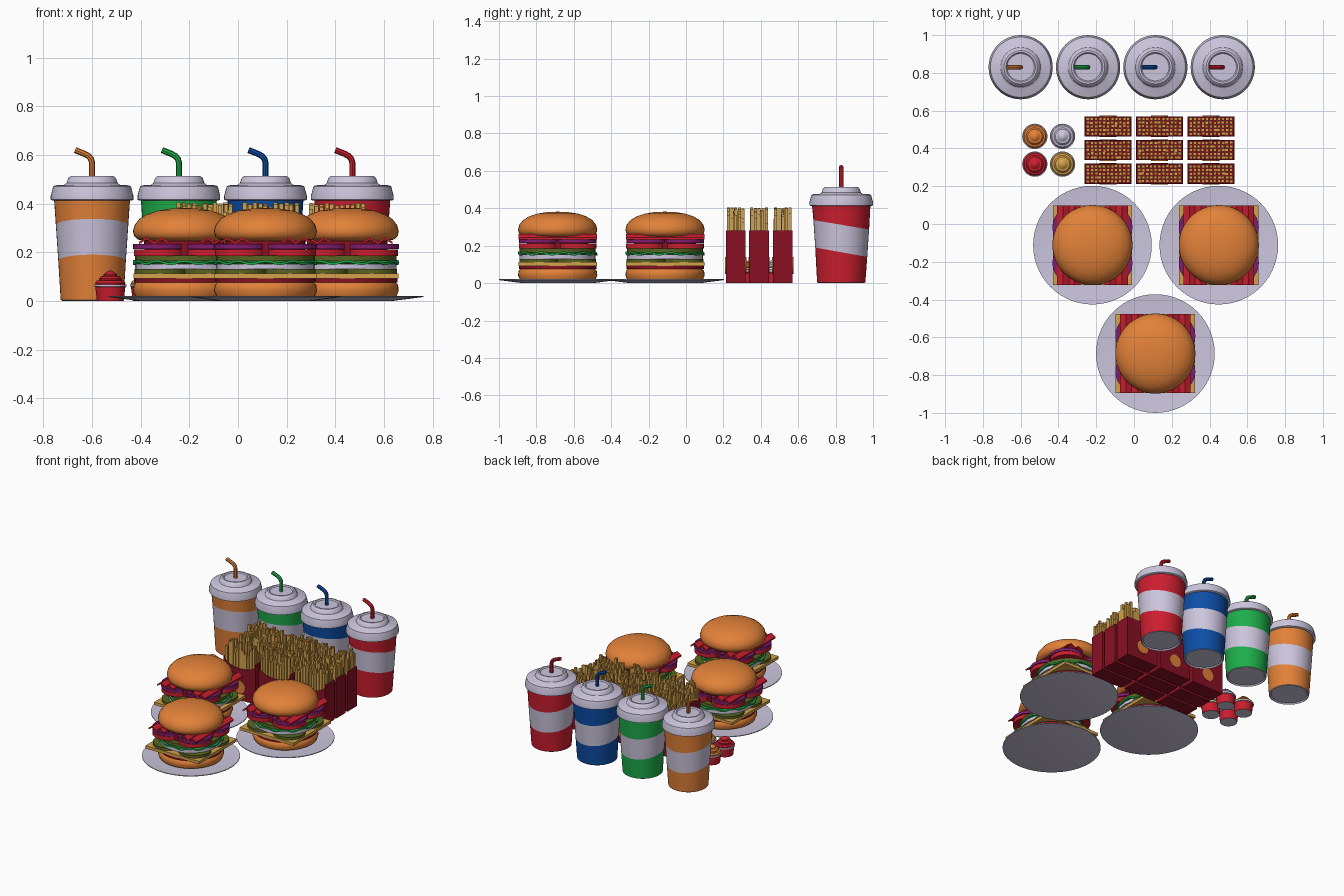
import bpy, bmesh, math, random
from mathutils import Matrix, Vector

if "Cube" in bpy.data.objects:
    bpy.data.objects.remove(bpy.data.objects["Cube"])

random.seed(4)

def material(name, col):
    m = bpy.data.materials.new(name)
    m.diffuse_color = (*col, 1)
    m.use_nodes = True
    m.node_tree.nodes["Principled BSDF"].inputs["Base Color"].default_value = m.diffuse_color
    return m

M = {n: material(n, c) for n, c in {
    'orange': (.76, .22, .04), 'white': (.60, .56, .72), 'red': (.60, .013, .028),
    'dark_red': (.25, .005, .017), 'green': (.013, .42, .07), 'blue': (.004, .075, .38),
    'yellow': (.66, .36, .07), 'olive': (.10, .13, .015), 'purple': (.22, .012, .16)}.items()}

def finish(bm, name, mats, loc=(0, 0, 0)):
    bmesh.ops.recalc_face_normals(bm, faces=bm.faces[:])
    me = bpy.data.meshes.new(name)
    bm.to_mesh(me)
    bm.free()
    for m in mats:
        me.materials.append(M[m])
    ob = bpy.data.objects.new(name, me)
    ob.location = loc
    bpy.context.collection.objects.link(ob)
    return ob

def lathe(name, profile, mats, loc, n=40, segs=None, shift=None):
    """Revolve (r, z) points; segs gives a material index per segment."""
    bm = bmesh.new()
    rings = []
    for k, (r, z) in enumerate(profile):
        if r == 0:
            rings.append([bm.verts.new((0, 0, z))] * n)
            continue
        ring = []
        for i in range(n):
            a = 2 * math.pi * i / n
            dz = shift(k, a) if shift else 0
            ring.append(bm.verts.new((r * math.cos(a), r * math.sin(a), z + dz)))
        rings.append(ring)
    for k in range(len(rings) - 1):
        p, q = rings[k], rings[k + 1]
        for i in range(n):
            j = (i + 1) % n
            vs = list(dict.fromkeys((p[i], p[j], q[j], q[i])))
            f = bm.faces.new(vs)
            f.material_index = segs[k] if segs else 0
    return finish(bm, name, mats, loc)

def disc(name, r, z0, z1, mat, loc, n=32, shift=None):
    return lathe(name, [(0, z0), (r, z0), (r, z1), (0, z1)], [mat], loc, n, shift=shift)

def add_box(bm, x0, x1, y0, y1, z0, z1):
    mat = Matrix.Translation(((x0 + x1) / 2, (y0 + y1) / 2, (z0 + z1) / 2)) @ \
        Matrix.Diagonal((x1 - x0, y1 - y0, z1 - z0, 1))
    return bmesh.ops.create_cube(bm, size=1, matrix=mat)['verts']

def add_prism(bm, pts, y0, y1):
    """Extrude an (x, z) outline along y."""
    f = bm.faces.new([bm.verts.new((x, y0, z)) for x, z in pts])
    r = bmesh.ops.extrude_face_region(bm, geom=[f])
    vs = [v for v in r['geom'] if isinstance(v, bmesh.types.BMVert)]
    bmesh.ops.translate(bm, verts=vs, vec=(0, y1 - y0, 0))

# ---- drinks: banded cup, lid, bent straw
def drink(x, y, col):
    loc = (x, y, 0)
    slope = lambda k, a: -.025 * math.sin(a) if k in (4, 5) else 0
    lathe('cup', [(0, .008), (.115, .008), (.122, 0), (.129, .004), (.139, .165), (.149, .312), (.156, .415)],
          [col, 'white'], loc, 48, [1, 1, 1, 0, 1, 0], slope)
    lathe('cup_lid', [(0, .412), (.162, .412), (.170, .416), (.170, .432), (.160, .470), (.152, .475),
                      (.115, .477), (.105, .484), (.098, .505), (.088, .513), (.078, .513), (.072, .506),
                      (0, .506)], ['white'], loc, 48)
    cu = bpy.data.curves.new('straw', 'CURVE')
    cu.dimensions = '3D'
    cu.bevel_depth = .0125
    cu.bevel_resolution = 2
    cu.use_fill_caps = True
    sp = cu.splines.new('POLY')
    path = [(0, .45), (0, .568), (-.004, .583), (-.014, .595), (-.03, .604), (-.07, .620)]
    sp.points.add(len(path) - 1)
    for p, (px, pz) in zip(sp.points, path):
        p.co = (px, 0, pz, 1)
    cu.materials.append(M[col])
    ob = bpy.data.objects.new('straw', cu)
    ob.location = loc
    bpy.context.collection.objects.link(ob)
    bpy.ops.object.select_all(action='DESELECT')
    ob.select_set(True)
    bpy.context.view_layer.objects.active = ob
    bpy.ops.object.convert(target='MESH')

for x, c in ((-.600, 'orange'), (-.243, 'green'), (.113, 'blue'), (.470, 'red')):
    drink(x, .83, c)

# ---- burgers on plates
def burger(x, y):
    loc = (x, y, 0)
    lathe('plate', [(0, 0), (.19, 0), (.314, .016), (.314, .021), (.19, .010), (0, .010)], ['white'], loc, 56)
    lathe('bottom_bun', [(0, .010), (.185, .010), (.203, .020), (.212, .042), (.209, .065), (.200, .075), (0, .075)],
          ['orange'], loc, 40)
    disc('lower_sauce', .207, .075, .092, 'dark_red', loc)
    bm = bmesh.new()
    add_box(bm, -.21, .21, -.21, .21, .092, .112)
    finish(bm, 'cheese_slice', ['yellow'], loc)
    four = [(sx * .1, sy * .1) for sx in (-1, 1) for sy in (-1, 1)]
    for px, py in four:
        disc('pickle', .105, .112, .130, 'olive', (x + px, y + py, 0), 24)
        disc('tomato_slice', .108, .185, .212, 'red', (x + px, y + py, 0), 24)
        lathe('onion_ring', [(.085, .214), (.112, .214), (.112, .234), (.085, .234), (.085, .214)],
              ['purple'], (x + px, y + py * .95, 0), 28)
    disc('white_sauce', .203, .130, .152, 'white', loc)
    disc('lettuce', .212, .153, .163, 'green', loc, 64, lambda k, a: .006 * math.sin(a * 11))
    disc('upper_patty', .203, .164, .186, 'olive', loc)
    disc('filling', .165, .186, .250, 'dark_red', loc)
    # wavy bacon strips running front to back
    bm = bmesh.new()
    for c in (-.125, .125):
        top = [(c - .062 + .031 * i, .262 if i % 2 else .243) for i in range(5)]
        add_prism(bm, top + [(px, pz - .010) for px, pz in reversed(top)], -.21, .21)
    finish(bm, 'bacon', ['red'], loc)
    lathe('top_bun', [(0, .246), (.160, .246), (.192, .252), (.207, .266), (.212, .286), (.205, .312), (.185, .337),
                      (.152, .357), (.110, .371), (.060, .379), (0, .382)], ['orange'], loc, 44)

for x, y in ((-.22, -.112), (.449, -.112), (.113, -.686)):
    burger(x, y)

# ---- boxes of fries
W, D, T = .124, .053, .005
def fries(x, y):
    loc = (x, y, 0)
    bm = bmesh.new()
    dip = [(W * math.cos(math.pi * i / 10), .28 - .06 * math.sin(math.pi * i / 10)) for i in range(11)]
    add_prism(bm, [(-W, 0), (W, 0)] + dip, -D, -D + T)
    add_prism(bm, [(-W, 0), (W, 0), (W, .28), (-W, .28)], D - T, D)
    for s in (-1, 1):
        add_box(bm, *sorted((s * W, s * (W - T))), -D, D, 0, .28)
    add_box(bm, -W, W, -D, D, 0, .006)
    finish(bm, 'fries_box', ['dark_red'], loc)
    # plain round badges, front and back
    bm = bmesh.new()
    for s in (-1, 1):
        bmesh.ops.create_cone(bm, cap_ends=True, segments=24, radius1=.045, radius2=.045, depth=.005,
                              matrix=Matrix.Translation((0, s * (D + .001), .095)) @ Matrix.Rotation(math.pi / 2, 4, 'X'))
    finish(bm, 'box_badge', ['orange'], loc)
    # upright sticks of varied height
    bm = bmesh.new()
    nx, ny = 11, 5
    for i in range(nx):
        for j in range(ny):
            cx = (i - (nx - 1) / 2) * .0213 + random.uniform(-.002, .002)
            cy = (j - (ny - 1) / 2) * .0195 + random.uniform(-.001, .001)
            vs = add_box(bm, cx - .0085, cx + .0085, cy - .008, cy + .008, .02, random.uniform(.315, .405))
            if (i + j) % 3 == 0:
                for f in {f for v in vs for f in v.link_faces}:
                    if f.calc_center_median().z > .3:
                        f.material_index = 1
    finish(bm, 'fries', ['yellow', 'orange'], loc)

for x in (-.137, .135, .407):
    for y in (.266, .391, .517):
        fries(x, y)

# ---- dip pots with stepped swirls
for x, y, c in ((-.525, .464, 'orange'), (-.378, .464, 'white'), (-.525, .317, 'red'), (-.378, .317, 'yellow')):
    lathe('dip_pot', [(0, 0), (.055, 0), (.062, .058), (.067, .060), (.067, .068), (0, .068)],
          ['red', 'white'], (x, y, 0), 28, [1, 0, 1, 1, 1])
    lathe('dip_swirl', [(0, .066), (.060, .066), (.062, .074), (.056, .083), (.045, .085), (.046, .092), (.038, .101),
                        (.027, .103), (.028, .109), (.018, .117), (0, .126)], [c], (x, y, 0), 28)

# smooth shading with sharp edges kept
bpy.ops.object.select_all(action='SELECT')
bpy.context.view_layer.objects.active = bpy.context.scene.objects[0]
bpy.ops.object.shade_smooth_by_angle(angle=math.radians(35))
